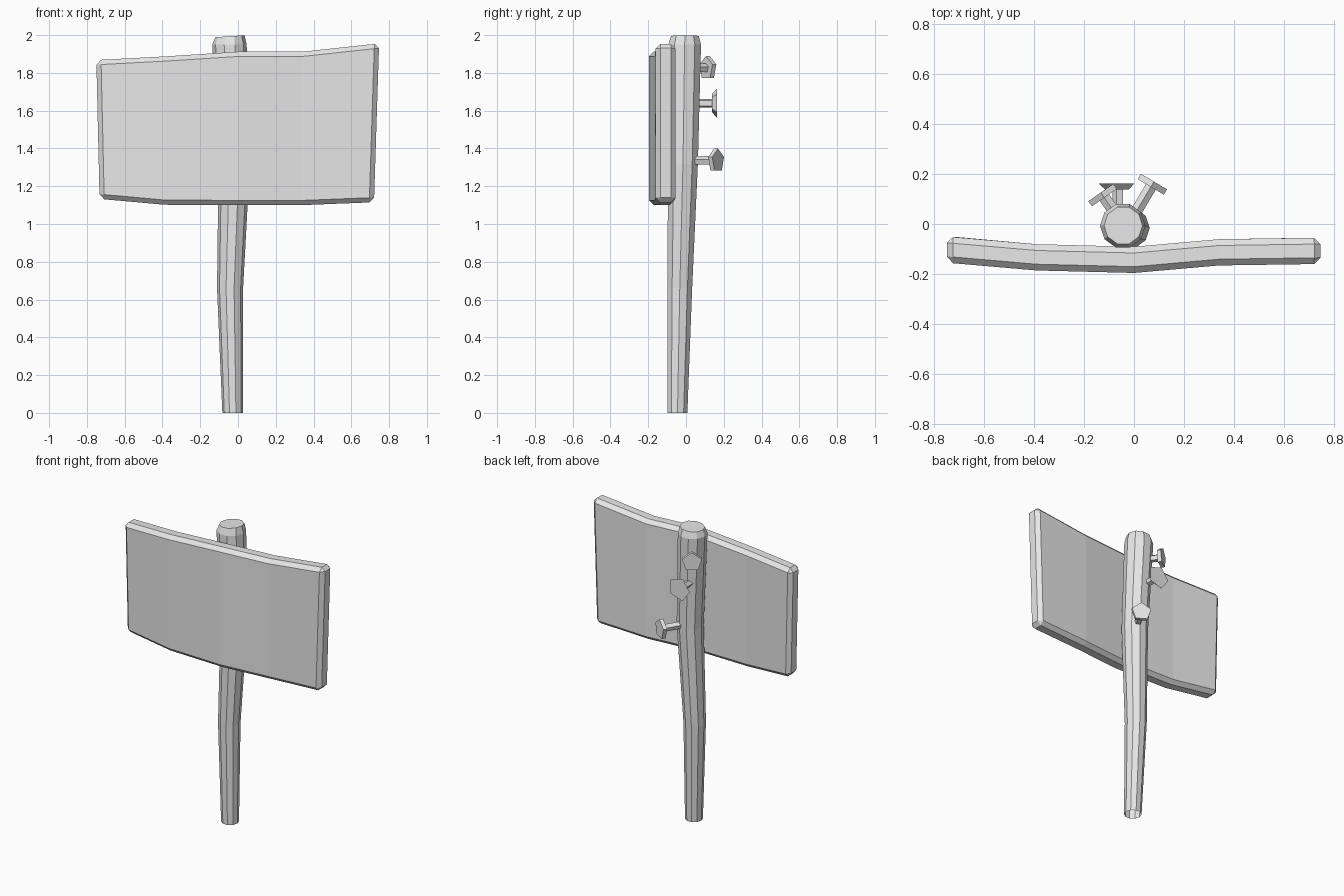
import bpy, bmesh
from math import sin, cos, tau, pi
from mathutils import Vector

cube = bpy.data.objects.get("Cube")
if cube:
    bpy.data.objects.remove(cube)

grey = bpy.data.materials.new("plain_grey")
grey.use_nodes = True
grey.diffuse_color = (0.8, 0.8, 0.8, 1)
grey.node_tree.nodes["Principled BSDF"].inputs["Base Color"].default_value = (0.8, 0.8, 0.8, 1)

X, Y, Z = Vector((1, 0, 0)), Vector((0, 1, 0)), Vector((0, 0, 1))


def ring(center, u, v, radius, sides, roll=0.0):
    """Regular polygon around a centre, first corner along v."""
    angles = [tau * i / sides + roll for i in range(sides)]
    return [Vector(center) + radius * (cos(a) * v + sin(a) * u) for a in angles]


def loft(name, rings, cap_start=True, cap_end=True):
    """Skin a row of matching rings into one flat-shaded object."""
    bm = bmesh.new()
    rows = [[bm.verts.new(p) for p in r] for r in rings]
    n = len(rows[0])
    for a, b in zip(rows, rows[1:]):
        for i in range(n):
            j = (i + 1) % n
            bm.faces.new((a[i], a[j], b[j], b[i]))
    if cap_start:
        bm.faces.new(rows[0])
    if cap_end:
        bm.faces.new(rows[-1])
    bmesh.ops.recalc_face_normals(bm, faces=bm.faces)
    mesh = bpy.data.meshes.new(name)
    bm.to_mesh(mesh)
    bm.free()
    mesh.materials.append(grey)
    obj = bpy.data.objects.new(name, mesh)
    bpy.context.collection.objects.link(obj)
    return obj


# Crooked post, open underneath, with a chamfered and slightly tilted top
stations = [(-0.028, -0.045, 0, 0.055), (-0.042, -0.033, 0.66, 0.069),
            (-0.02, -0.016, 1.32, 0.083), (-0.045, -0.007, 1.95, 0.091)]
post_rings = [ring((x, y, z), X, Y, r, 10, pi / 10) for x, y, z, r in stations]
post_rings.append(ring((-0.043, -0.006, 1.994), X + 0.07 * Z, Y, 0.077, 10, pi / 10))
loft("post", post_rings, cap_start=False)

# Warped sign board: bottom x, top x, front y, bottom z, top z
sections = [(-0.733, -0.75, -0.155, 1.133, 1.868), (-0.39, -0.39, -0.186, 1.102, 1.887),
            (0, 0, -0.196, 1.1, 1.912), (0.34, 0.34, -0.166, 1.1, 1.912),
            (0.72, 0.747, -0.16, 1.115, 1.956)]
depth = 0.105
board = loft("sign_board", [
    [Vector((xb, y, zb)), Vector((xt, y, zt)),
     Vector((xt, y + depth, zt)), Vector((xb, y + depth, zb))]
    for xb, xt, y, zb, zt in sections])
bevel = board.modifiers.new("edge_chamfer", "BEVEL")
bevel.width = 0.025
bevel.segments = 1
bevel.limit_method = "ANGLE"
bevel.angle_limit = pi / 4


# Nails with five-sided heads driven into the back of the post
def nail(name, tip, axis, neck, head, roll=0.0):
    axis = Vector(axis).normalized()
    u = axis.cross(Z)
    profile = [(-0.14, 0.024), (-0.025, 0.024), (-0.025, neck), (0, head)]
    loft(name, [ring(Vector(tip) + axis * d, u, Z, r, 5, roll) for d, r in profile])


nail("lower_nail", (0.08, 0.17, 1.335), (0.51, 0.86, 0), 0.064, 0.064)
nail("middle_nail", (-0.063, 0.163, 1.64), Y, 0.052, 0.08, -pi / 2)
nail("upper_nail", (-0.133, 0.126, 1.825), (-0.57, 0.82, 0), 0.064, 0.064)
